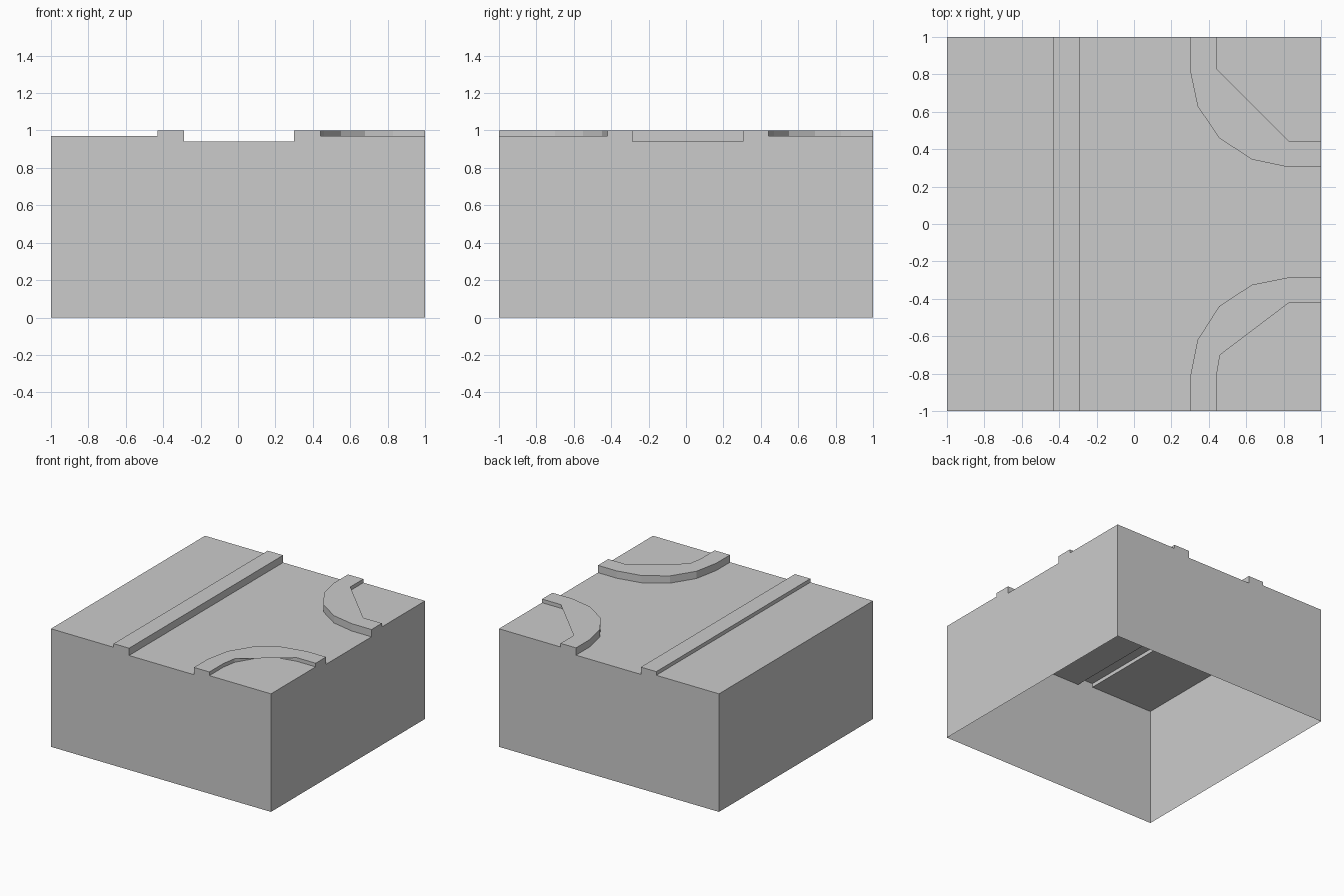
import bpy

if "Cube" in bpy.data.objects:
    bpy.data.objects.remove(bpy.data.objects["Cube"])

ROAD, GRASS, KERB = 0.94, 0.97, 1.0


def make(name, verts, faces):
    mesh = bpy.data.meshes.new(name)
    mesh.from_pydata(verts, [], faces)
    mesh.update()
    obj = bpy.data.objects.new(name, mesh)
    bpy.context.collection.objects.link(obj)
    return obj


def on_border(a, b):
    return any(abs(a[i]) == 1 and a[i] == b[i] for i in (0, 1))


def plate(name, poly, z, steps=()):
    """Flat top (counter-clockwise outline), tile walls on the border, and
    short vertical steps along the given (path, bottom height) pairs."""
    verts = [(x, y, z) for x, y in poly]
    faces = [list(range(len(poly)))]

    def wall(a, b, bottom):
        n = len(verts)
        verts.extend([(*a, z), (*a, bottom), (*b, bottom), (*b, z)])
        faces.append([n, n + 1, n + 2, n + 3])

    for a, b in zip(poly, poly[1:] + poly[:1]):
        if on_border(a, b):
            wall(a, b, 0)
    for path, bottom in steps:
        for a, b in zip(path, path[1:]):
            wall(a, b, bottom)
    return make(name, verts, faces)


# Kerb paths, each running from the front/back border to the right border
ne_road = [(.30, 1), (.30, .82), (.34, .63), (.455, .46), (.63, .345), (.82, .305), (1, .305)]
se_road = [(.30, -1), (.30, -.82), (.34, -.62), (.455, -.44), (.63, -.325), (.83, -.285), (1, -.285)]
ne_grass = [(.44, 1), (.44, .83), (.47, .69), (.55, .55), (.68, .47), (.83, .44), (1, .44)]
se_grass = [(.44, -1), (.44, -.82), (.46, -.70), (.55, -.55), (.68, -.45), (.83, -.42), (1, -.42)]
# Top edges cut straight across the arc, overhanging the lawn
ne_lip = ne_grass[:2] + ne_grass[-2:]
se_lip = se_grass[:3] + se_grass[-2:]

# Road and lawns
plate("road", [(-.29, -1)] + se_road + ne_road[::-1] + [(-.29, 1)], ROAD)
plate("side_lawn", [(-1, -1), (-.43, -1), (-.43, 1), (-1, 1)], GRASS)
plate("back_corner_lawn", ne_grass + [(1, 1)], GRASS)
plate("front_corner_lawn", [(1, -1)] + se_grass[::-1], GRASS)

# Kerbs
plate("side_kerb", [(-.43, -1), (-.29, -1), (-.29, 1), (-.43, 1)], KERB,
      [([(-.29, -1), (-.29, 1)], ROAD), ([(-.43, 1), (-.43, -1)], GRASS)])
plate("back_corner_kerb", ne_road + ne_lip[::-1], KERB,
      [(ne_road, ROAD), (ne_grass[::-1], GRASS)])
plate("front_corner_kerb", se_lip + se_road[::-1], KERB,
      [(se_road[::-1], ROAD), (se_grass, GRASS)])


# Crossing stripes
def crossing(name, cx, cy, along_x):
    verts, faces = [], []
    for i in range(-2, 3):
        o = i * .107
        x, y = (cx + o, cy) if along_x else (cx, cy + o)
        hx, hy = (.027, .065) if along_x else (.066, .025)
        n = len(verts)
        verts += [(x + sx * hx, y + sy * hy, ROAD + .001)
                  for sx, sy in ((-1, -1), (1, -1), (1, 1), (-1, 1))]
        faces.append([n, n + 1, n + 2, n + 3])
    make(name, verts, faces)


crossing("back_crossing", .003, .91, True)
crossing("front_crossing", .003, -.90, True)
crossing("right_crossing", .912, .003, False)
